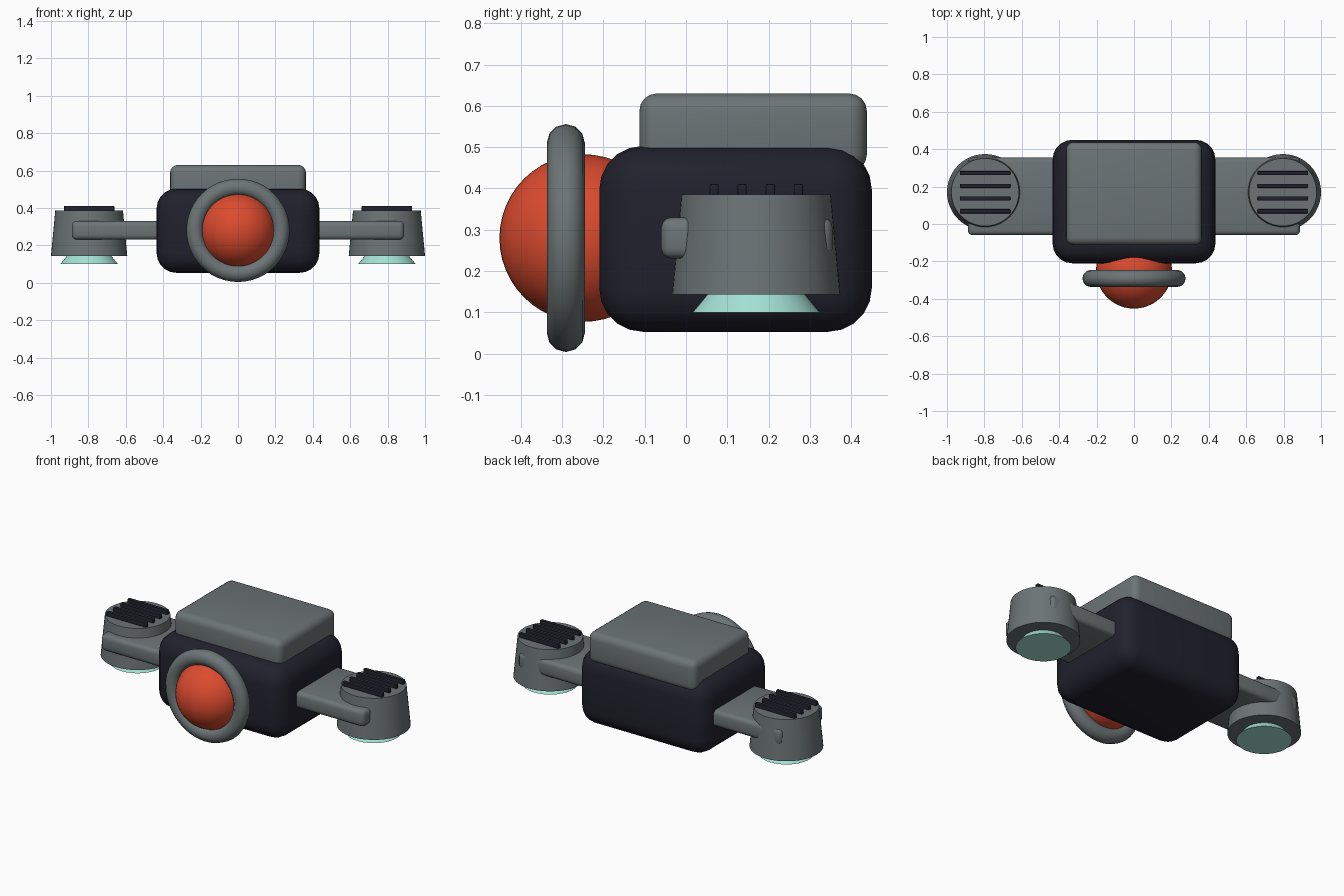
import bpy, math

if "Cube" in bpy.data.objects:
    bpy.data.objects.remove(bpy.data.objects["Cube"])


def material(name, rgb):
    m = bpy.data.materials.new(name)
    m.diffuse_color = (*rgb, 1)
    m.use_nodes = True
    m.node_tree.nodes["Principled BSDF"].inputs["Base Color"].default_value = m.diffuse_color
    return m


GREY = material("warm grey metal", (0.15, 0.175, 0.18))
DARK = material("dark navy shell", (0.015, 0.015, 0.026))
RED = material("red lens", (0.72, 0.07, 0.028))
MINT = material("mint glow", (0.38, 0.76, 0.67))


def finish(name, mat, angle=35):
    o = bpy.context.object
    o.name = o.data.name = name
    o.data.materials.append(mat)
    bpy.ops.object.shade_smooth_by_angle(angle=math.radians(angle))
    return o


def box(name, lo, hi, mat, bevel=0.0, segments=4):
    """Rounded box given by its two opposite corners."""
    bpy.ops.mesh.primitive_cube_add(size=1, location=[(a + b) / 2 for a, b in zip(lo, hi)])
    o = bpy.context.object
    o.scale = [b - a for a, b in zip(lo, hi)]
    bpy.ops.object.transform_apply(location=False, rotation=False, scale=True)
    if bevel:
        b = o.modifiers.new("rounding", 'BEVEL')
        b.width, b.segments = bevel, segments
        bpy.ops.object.modifier_apply(modifier=b.name)
    return finish(name, mat)


def cone(name, x, y, z0, z1, r0, r1, mat):
    bpy.ops.mesh.primitive_cone_add(vertices=48, radius1=r0, radius2=r1, depth=z1 - z0,
                                    location=(x, y, (z0 + z1) / 2))
    return finish(name, mat)


# Main shell and the raised pack on top
box("body", (-0.435, -0.21, 0.053), (0.435, 0.45, 0.503), DARK, 0.105, 5)
box("top_pack", (-0.363, -0.113, 0.44), (0.363, 0.438, 0.63), GREY, 0.042, 4)

# Front eye and its ring
bpy.ops.mesh.primitive_uv_sphere_add(segments=48, ring_count=24, radius=0.203, location=(0, -0.249, 0.28))
finish("eye", RED)
bpy.ops.mesh.primitive_torus_add(major_segments=48, minor_segments=12, major_radius=0.23,
                                 minor_radius=0.046, location=(0, -0.291, 0.28),
                                 rotation=(math.pi / 2, 0, 0))
finish("eye_ring", GREY, 60)

# Side arms, thruster pods, glowing nozzles and vent slats
PX, PY = 0.796, 0.17
for s, side in ((-1, "left"), (1, "right")):
    x0, x1 = sorted((s * 0.3, s * 0.888))
    box(side + "_arm", (x0, -0.06, 0.23), (x1, 0.355, 0.33), GREY, 0.025, 3)
    cone(side + "_pod", s * PX, PY, 0.143, 0.386, 0.204, 0.181, GREY)
    cone(side + "_nozzle", s * PX, PY, 0.10, 0.15, 0.154, 0.113, MINT)
    for i in range(4):
        y = 0.068 + i * 0.068
        box(f"{side}_vent_slat_{i + 1}", (s * PX - 0.135, y - 0.011, 0.38),
            (s * PX + 0.135, y + 0.011, 0.411), DARK, 0.004, 2)
